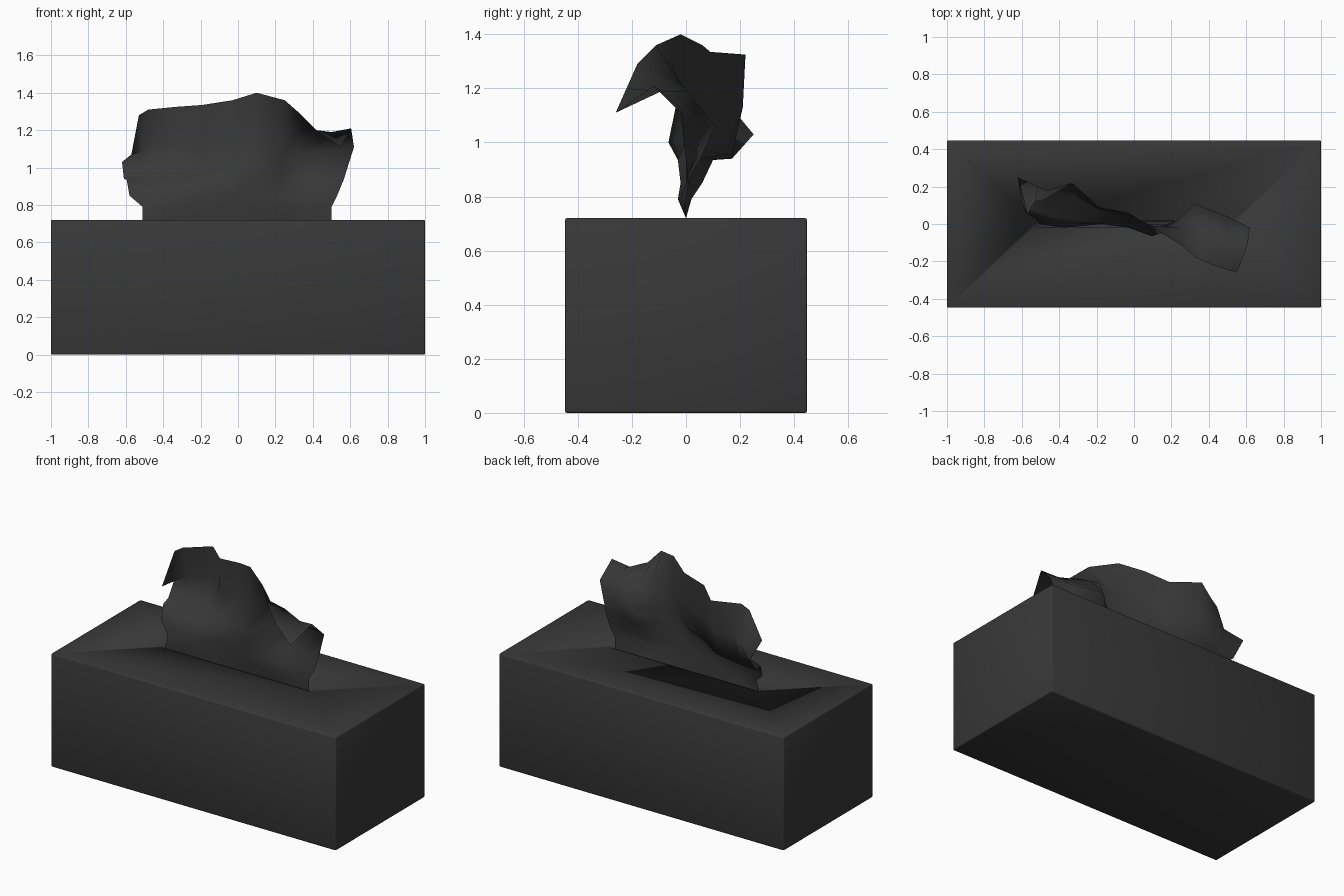
import bpy, bmesh

if "Cube" in bpy.data.objects:
    bpy.data.objects.remove(bpy.data.objects["Cube"])

# Dark grey shared by carton and tissue
dark = bpy.data.materials.new("dark_grey")
dark.diffuse_color = (0.04, 0.04, 0.04, 1)
dark.use_nodes = True
dark.node_tree.nodes["Principled BSDF"].inputs["Base Color"].default_value = dark.diffuse_color


def finish(name, bm):
    for f in bm.faces:
        f.smooth = True
    me = bpy.data.meshes.new(name)
    bm.to_mesh(me)
    bm.free()
    me.materials.append(dark)
    ob = bpy.data.objects.new(name, me)
    bpy.context.collection.objects.link(ob)
    return ob


def box(name, size, centre):
    bm = bmesh.new()
    bmesh.ops.create_cube(bm, size=1)
    for v in bm.verts:
        v.co = [v.co[i] * size[i] + centre[i] for i in range(3)]
    return finish(name, bm)


# Carton with softened edges and a narrow slot in the lid
carton = box("carton", (2, 0.895, 0.72), (0, 0, 0.36))
slot = box("slot_cutter", (1.05, 0.03, 0.12), (0, 0, 0.72))
slot.hide_render = True
slot.hide_set(True)
bev = carton.modifiers.new("soft_edges", 'BEVEL')
bev.width = 0.007
bev.segments = 2
cut = carton.modifiers.new("slot", 'BOOLEAN')
cut.operation = 'DIFFERENCE'
cut.object = slot

# Tissue: free upper edge (x, y, z), left to right, both corners hanging
top = [(-.57, .05, 1.07), (-.53, .12, 1.28), (-.48, .13, 1.31), (-.33, .22, 1.325),
       (-.19, .09, 1.335), (-.03, .06, 1.36), (.10, -.02, 1.40), (.25, -.11, 1.36),
       (.33, -.18, 1.29), (.42, -.22, 1.20), (.55, -.26, 1.11)]
base_x = [-.51, -.44, -.38, -.28, -.16, -.03, .08, .20, .30, .40, .50]

# Fold depth (y) of each row between the slot and the free edge
folds = [
    [0] * 11,
    [0] * 11,
    [.02, -.01, -.02, -.01, 0, -.01, -.02, -.03, -.02, -.01, 0],
    [.06, .03, .01, 0, 0, -.01, -.02, -.02, 0, 0, .01],
    [.10, .06, .04, .02, 0, -.02, -.03, -.03, .05, .03, 0],
    [.17, .17, .17, .15, .07, .02, -.065, .02, .11, .04, -.02],
    [.25, .20, .18, .21, .08, .05, -.01, -.02, 0, -.09, -.12],
]
# Row heights; the two upper rows vary along the sheet
low_z = [.67, .72, .79, .85, .935]
high_z = [
    [.94, .945, .95, .955, .97, .99, 1.0, 1.06, 1.06, 1.08, 1.11],
    [1.03, 1.09, 1.12, 1.13, 1.12, 1.15, 1.17, 1.22, 1.19, 1.19, 1.21],
]
spread = [0, 0, 0, .45, .6, .7, .85]

# Outline of the two side edges (x by row)
left_x = {3: -.58, 4: -.595, 5: -.61, 6: -.62}
right_x = {3: .53, 4: .565, 5: .62, 6: .605}

bm = bmesh.new()
grid = []
for r, depth in enumerate(folds):
    row = []
    for c, (tx, ty, tz) in enumerate(top):
        x = base_x[c] + (tx - base_x[c]) * spread[r]
        if c == 0:
            x = left_x.get(r, x)
        if c == 10:
            x = right_x.get(r, x)
        if c == 9 and r > 4:
            x = .50
        z = low_z[r] if r < 5 else high_z[r - 5][c]
        row.append(bm.verts.new((x, depth[c], z)))
    grid.append(row)
grid.append([bm.verts.new(p) for p in top])
for lo, hi in zip(grid, grid[1:]):
    for c in range(10):
        bm.faces.new((lo[c], lo[c + 1], hi[c + 1], hi[c]))
finish("tissue", bm)
